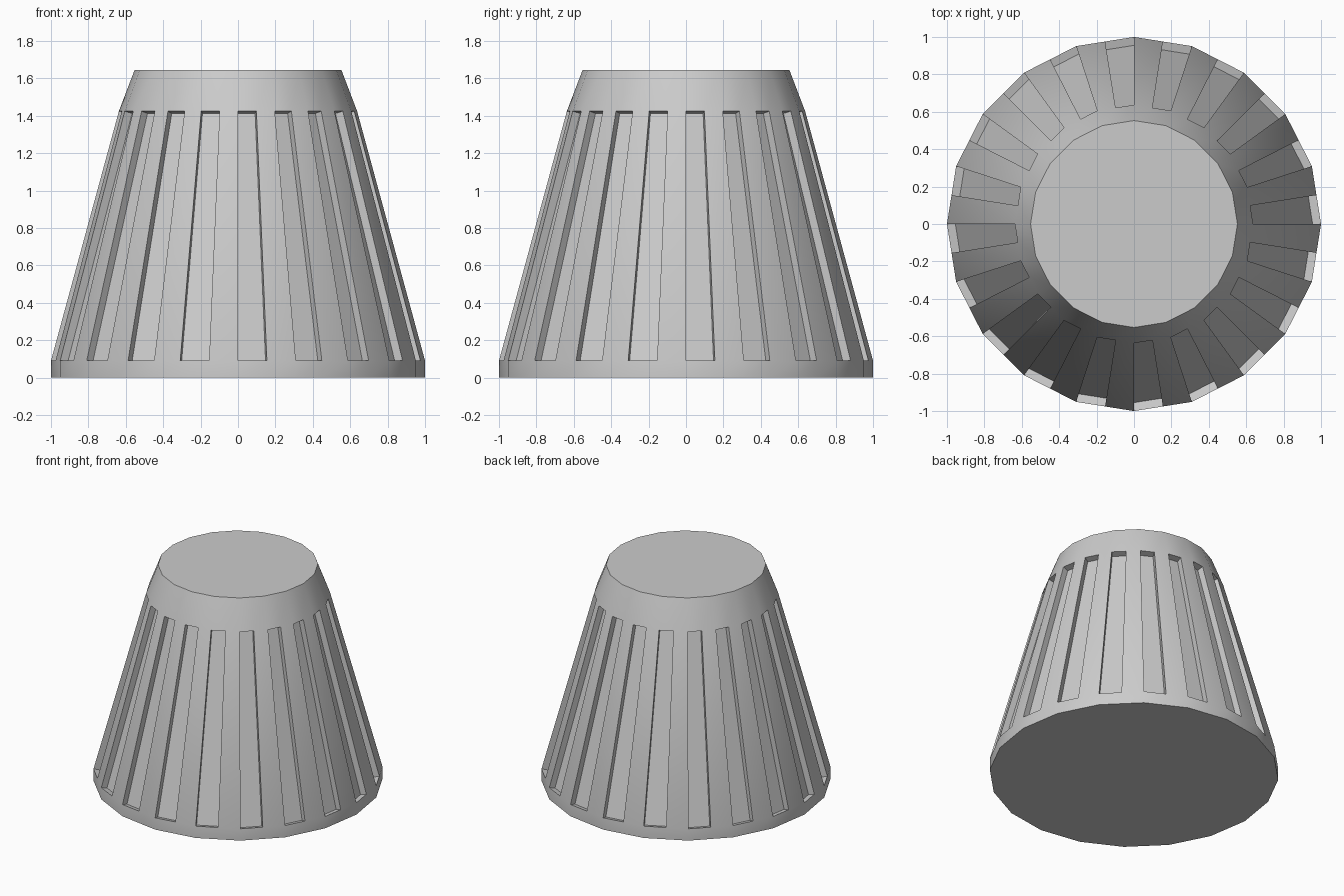
import bpy, bmesh
from math import cos, sin, pi, radians
from mathutils import Vector

if "Cube" in bpy.data.objects:
    bpy.data.objects.remove(bpy.data.objects["Cube"])

SIDES = 20
PROFILE = [(1.0, 0.0), (1.0, 0.09), (0.637, 1.424), (0.553, 1.644)]  # radius, height
DEPTH = 0.046

bm = bmesh.new()


# Ring of corners plus the midpoint of every flat side
def ring(radius, z):
    verts = []
    for i in range(SIDES * 2):
        r = radius * (cos(pi / SIDES) if i % 2 else 1)
        a = pi * i / SIDES
        verts.append(bm.verts.new((r * cos(a), r * sin(a), z)))
    return verts


rings = [ring(r, z) for r, z in PROFILE]
grooves = []
for level, (low, high) in enumerate(zip(rings, rings[1:])):
    for i in range(SIDES * 2):
        j = (i + 1) % (SIDES * 2)
        face = bm.faces.new((low[i], low[j], high[j], high[i]))
        if level == 1 and i % 2 == 0:
            grooves.append(face)
bm.faces.new(rings[0][::-1])
bm.faces.new(rings[-1])
bm.normal_update()

# Sink one half of each side into a groove
for face in grooves:
    normal = face.normal.copy()
    new = bmesh.ops.extrude_discrete_faces(bm, faces=[face])["faces"][0]
    bmesh.ops.translate(bm, vec=-normal * DEPTH, verts=new.verts)

mesh = bpy.data.meshes.new("ribbed_cone")
bm.to_mesh(mesh)
bm.free()
obj = bpy.data.objects.new("ribbed_cone", mesh)
bpy.context.collection.objects.link(obj)
bpy.context.view_layer.objects.active = obj
obj.select_set(True)
bpy.ops.object.shade_smooth_by_angle(angle=radians(30))
